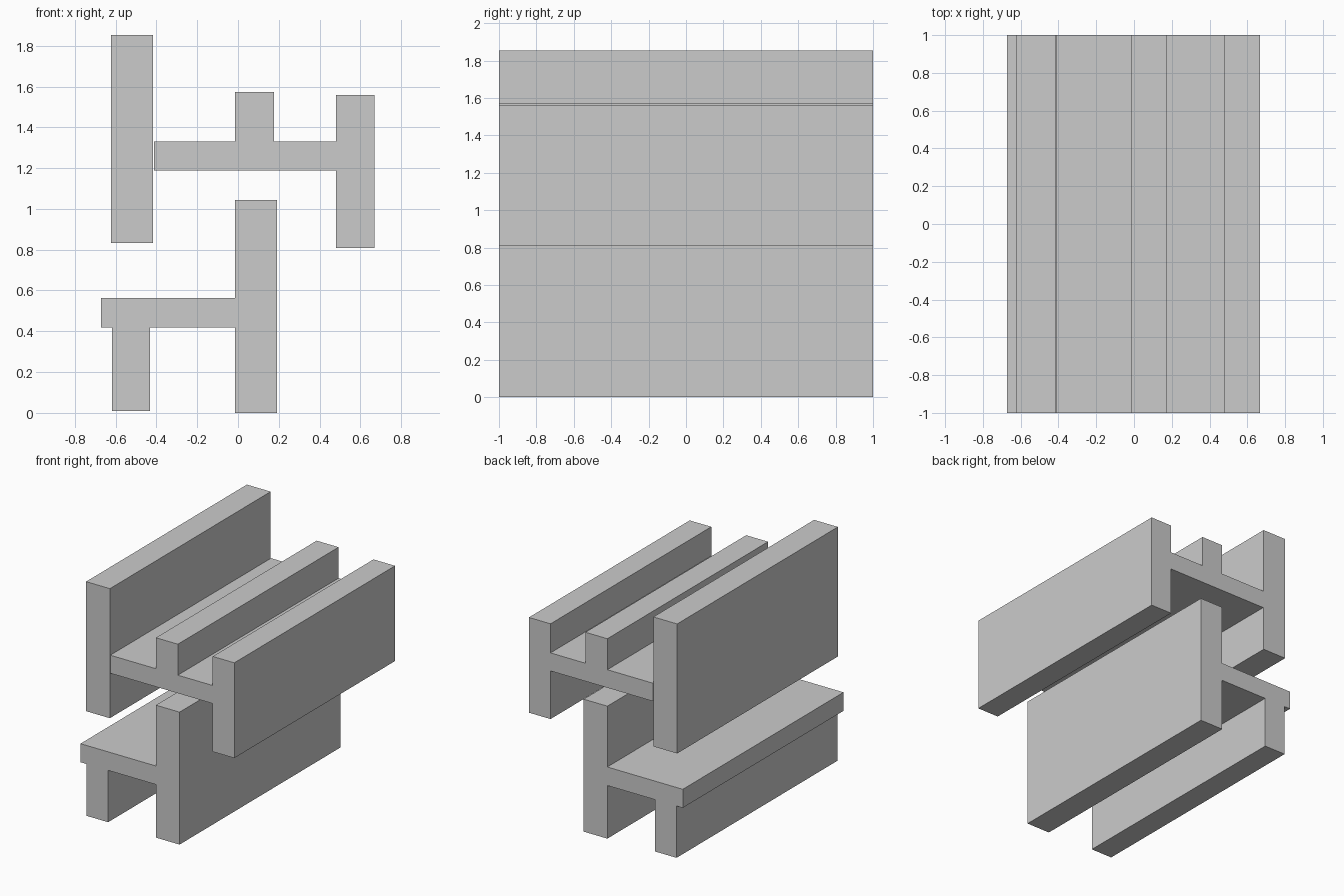
import bpy
import bmesh

cube = bpy.data.objects.get("Cube")
if cube:
    bpy.data.objects.remove(cube, do_unlink=True)

GREY = (0.6, 0.6, 0.6, 1.0)
grey = bpy.data.materials.new("plain_grey")
grey.use_nodes = True
grey.diffuse_color = GREY
grey.node_tree.nodes["Principled BSDF"].inputs["Base Color"].default_value = GREY


def extrude_profile(name, outline, length=2.0):
    """Extrude a closed x-z outline along y, centred on y = 0."""
    bm = bmesh.new()
    face = bm.faces.new([bm.verts.new((x, -length / 2, z)) for x, z in outline])
    result = bmesh.ops.extrude_face_region(bm, geom=[face], use_keep_orig=True)
    moved = [v for v in result["geom"] if isinstance(v, bmesh.types.BMVert)]
    bmesh.ops.translate(bm, verts=moved, vec=(0, length, 0))
    bmesh.ops.recalc_face_normals(bm, faces=bm.faces)
    mesh = bpy.data.meshes.new(name)
    bm.to_mesh(mesh)
    bm.free()
    mesh.materials.append(grey)
    obj = bpy.data.objects.new(name, mesh)
    bpy.context.collection.objects.link(obj)
    return obj


# Tall free-standing wall beside the upper beam
left, right, low, high = -0.623, -0.416, 0.833, 1.853
extrude_profile("upper_wall", [(left, low), (right, low), (right, high), (left, high)])

# Upper beam: flat web with a middle rib and a deep end flange
web_start, web_low, web_high = -0.412, 1.188, 1.33
rib_start, rib_end, rib_top = -0.015, 0.176, 1.574
flange_start, flange_end, flange_low, flange_top = 0.48, 0.668, 0.809, 1.559
extrude_profile("upper_beam", [
    (web_start, web_low), (flange_start, web_low),
    (flange_start, flange_low), (flange_end, flange_low),
    (flange_end, flange_top), (flange_start, flange_top),
    (flange_start, web_high), (rib_end, web_high),
    (rib_end, rib_top), (rib_start, rib_top),
    (rib_start, web_high), (web_start, web_high),
])

# Lower beam: tall post, shelf and short overhung leg
post_start, post_end, post_top = -0.015, 0.191, 1.043
shelf_start, shelf_low, shelf_high = -0.672, 0.418, 0.564
leg_start, leg_end, leg_low = -0.618, -0.431, 0.01
extrude_profile("lower_beam", [
    (post_start, 0), (post_end, 0),
    (post_end, post_top), (post_start, post_top),
    (post_start, shelf_high), (shelf_start, shelf_high),
    (shelf_start, shelf_low), (leg_start, shelf_low),
    (leg_start, leg_low), (leg_end, leg_low),
    (leg_end, shelf_low), (post_start, shelf_low),
])
